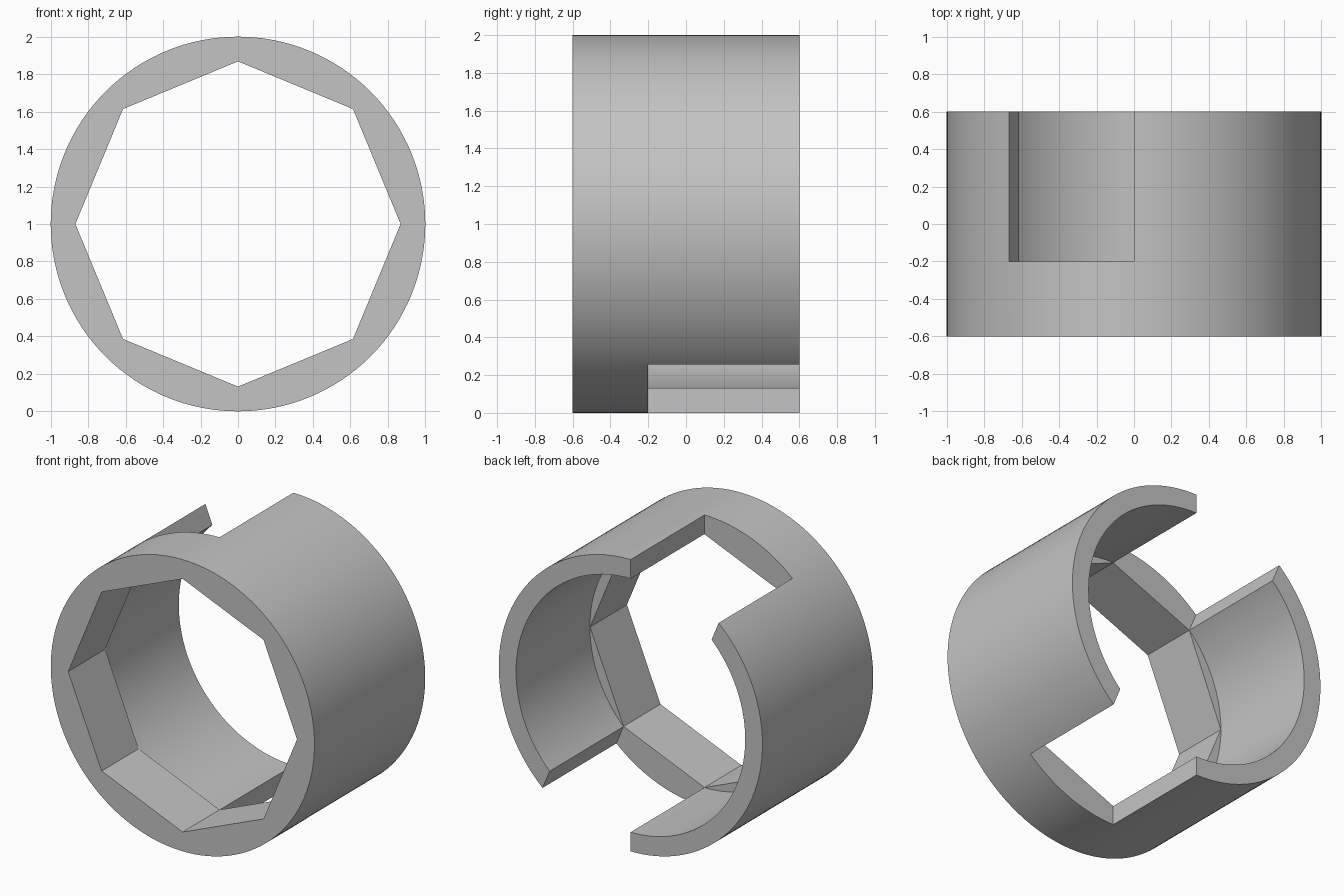
import bpy
import bmesh
from math import sin, cos, radians, pi
from mathutils import Vector

cube = bpy.data.objects.get("Cube")
if cube:
    bpy.data.objects.remove(cube, do_unlink=True)

CENTRE_Z = 1.0
OUTER, CORNER, BORE = 1.0, 0.868, 0.869
FRONT, STEP, BACK = -0.6, -0.2, 0.6
OVER = 0.2  # how far cutters run past the body

grey = bpy.data.materials.new("light grey")
grey.use_nodes = True
colour = (0.55, 0.55, 0.55, 1)
grey.diffuse_color = colour
grey.node_tree.nodes["Principled BSDF"].inputs["Base Color"].default_value = colour


def ring_points(radius, sides):
    return [Vector((radius * cos(2 * pi * i / sides), radius * sin(2 * pi * i / sides)))
            for i in range(sides)]


def prism(name, points, y0, y1):
    """Extrude an x-z outline along y."""
    bm = bmesh.new()
    face = bm.faces.new([bm.verts.new((p.x, y0, p.y + CENTRE_Z)) for p in points])
    new = bmesh.ops.extrude_face_region(bm, geom=[face])["geom"]
    bmesh.ops.translate(bm, vec=(0, y1 - y0, 0),
                        verts=[v for v in new if isinstance(v, bmesh.types.BMVert)])
    bmesh.ops.recalc_face_normals(bm, faces=bm.faces)
    mesh = bpy.data.meshes.new(name)
    bm.to_mesh(mesh)
    bm.free()
    mesh.materials.append(grey)
    obj = bpy.data.objects.new(name, mesh)
    bpy.context.collection.objects.link(obj)
    return obj


# Round outer body
body = prism("slotted_collar", ring_points(OUTER, 128), FRONT, BACK)

# Octagonal front hole and round rear bore
cutters = [
    prism("octagon_cutter", ring_points(CORNER, 8), FRONT - OVER, BACK + OVER),
    prism("bore_cutter", ring_points(BORE, 128), STEP, BACK + OVER),
]

# Rear slots: one wall upright, the other square to an octagon side
corner = Vector((cos(radians(135)), sin(radians(135)))) * CORNER
normal = Vector((cos(radians(112.5)), sin(radians(112.5))))
slot = [Vector((0, 0.6)), Vector((0, 1.3)), corner + normal * 0.5, corner - normal * 0.2]
for name, sign in (("top_slot_cutter", 1), ("bottom_slot_cutter", -1)):
    cutters.append(prism(name, [p * sign for p in slot], STEP, BACK + OVER))

# Cut the body
bpy.context.view_layer.objects.active = body
for cutter in cutters:
    cutter.hide_render = True
    mod = body.modifiers.new(cutter.name, "BOOLEAN")
    mod.operation = "DIFFERENCE"
    mod.solver = "EXACT"
    mod.object = cutter
    bpy.ops.object.modifier_apply(modifier=mod.name)
    bpy.data.objects.remove(cutter, do_unlink=True)

# Smooth curved walls, crisp edges
bpy.ops.object.select_all(action="DESELECT")
body.select_set(True)
bpy.ops.object.shade_smooth_by_angle(angle=radians(20))
